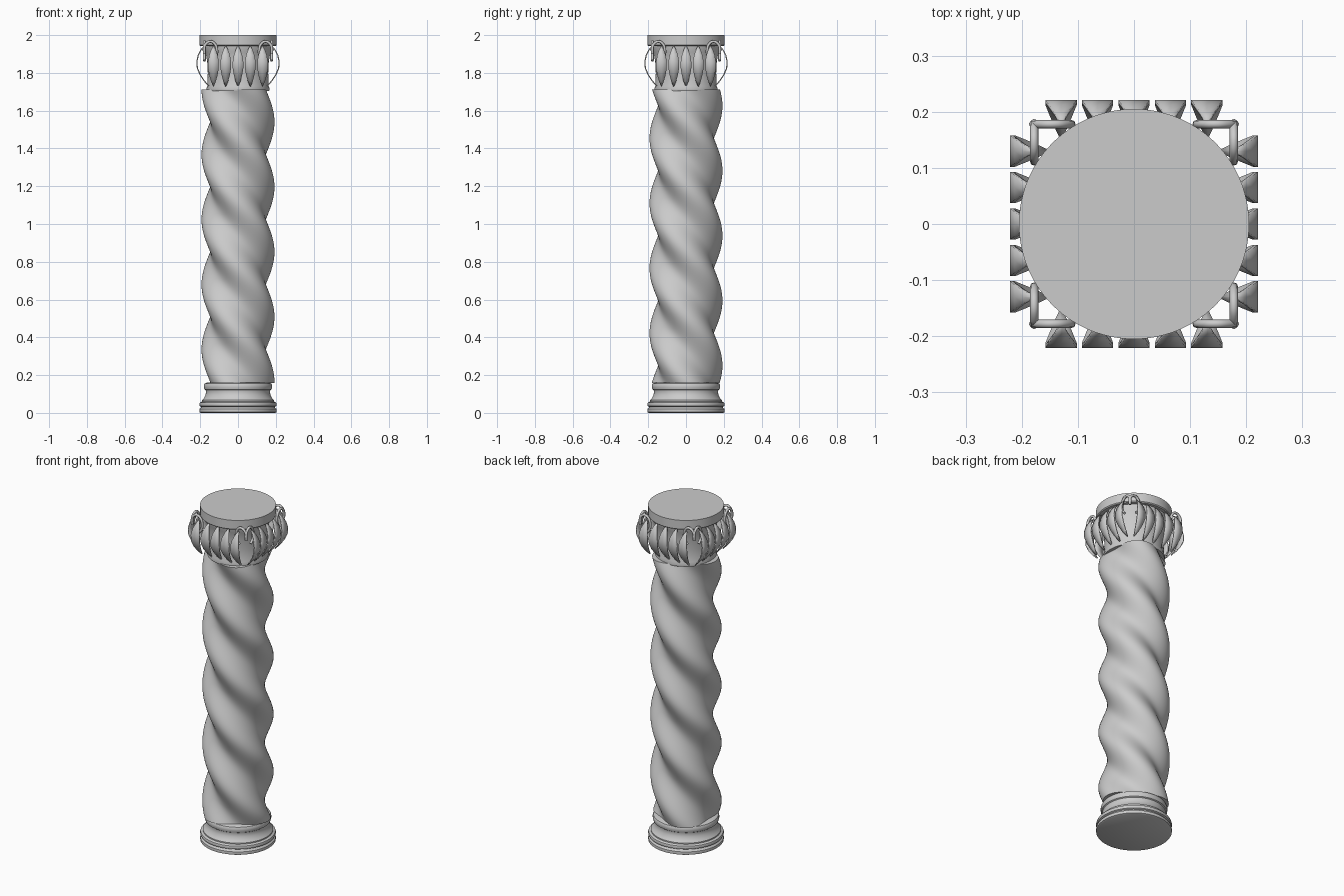
import bpy, math
from mathutils import Matrix

if "Cube" in bpy.data.objects:
    bpy.data.objects.remove(bpy.data.objects["Cube"])

def make(name, verts, faces, angle=40):
    me = bpy.data.meshes.new(name)
    me.from_pydata(verts, [], faces)
    me.update()
    ob = bpy.data.objects.new(name, me)
    bpy.context.collection.objects.link(ob)
    bpy.ops.object.select_all(action='DESELECT')
    ob.select_set(True)
    bpy.context.view_layer.objects.active = ob
    bpy.ops.object.shade_smooth_by_angle(angle=math.radians(angle))
    return ob

def rings(name, zs, radius, n=96):
    """Closed stack of rings; radius(i, angle) gives the outline."""
    verts, faces = [], []
    for i, z in enumerate(zs):
        for j in range(n):
            a = 2 * math.pi * j / n
            r = radius(i, a)
            verts.append((r * math.cos(a), r * math.sin(a), z))
    for i in range(len(zs) - 1):
        for j in range(n):
            k = (j + 1) % n
            faces.append((i*n + j, i*n + k, (i+1)*n + k, (i+1)*n + j))
    faces.append(tuple(reversed(range(n))))
    faces.append(tuple((len(zs) - 1) * n + j for j in range(n)))
    return make(name, verts, faces)

def lathe(name, prof):
    return rings(name, [p[1] for p in prof], lambda i, a: prof[i][0])

# moulded base
lathe("base", [(.196, 0), (.204, .004), (.205, .012), (.204, .021), (.196, .026),
               (.194, .032), (.202, .036), (.205, .045), (.202, .054), (.190, .060),
               (.190, .067), (.180, .078), (.172, .095), (.169, .11), (.171, .12),
               (.177, .124), (.180, .135), (.180, .146), (.176, .155), (.165, .160)])

# twisted three-lobed shaft, one and a half turns
Z0, Z1, N = .158, 1.712, 150
zs = [Z0 + (Z1 - Z0) * i / N for i in range(N + 1)]
rings("twisted_shaft", zs, lambda i, a: .169 + .024 * math.cos(
    3 * (a - math.pi) + 2 * math.pi * (zs[i] - 1.024) / .344))

# capital bell and round top slab
lathe("capital_bell", [(.165, 1.705), (.168, 1.715), (.162, 1.73), (.160, 1.80),
                       (.163, 1.86), (.172, 1.91), (.182, 1.935), (.182, 1.95)])
lathe("top_slab", [(.200, 1.943), (.205, 1.948), (.205, 2.0)])

# bowed pointed leaves, five on each of the four sides
def leaf(name, x, rot):
    path = [(.154, 1.73, .002), (.178, 1.757, .013), (.200, 1.79, .022), (.215, 1.825, .028),
            (.218, 1.86, .028), (.210, 1.895, .022), (.196, 1.922, .012), (.178, 1.942, .002)]
    verts, faces = [], []
    for d, z, w in path:
        verts += [(x - w, -d, z), (x, -d, z), (x + w, -d, z)]
    for i in range(len(path) - 1):
        for c in (0, 1):
            b = i * 3 + c
            faces.append((b, b + 1, b + 4, b + 3))
    ob = make(name, verts, faces, 30)
    ob.data.transform(Matrix.Rotation(rot, 4, 'Z'))
    m = ob.modifiers.new("thickness", 'SOLIDIFY')
    m.thickness, m.offset = .006, 0

# curled tendrils, a mirrored pair on each corner
def tendril(name, sx, rot):
    pts = [(.178, 1.90), (.178, 1.935), (.165, 1.958), (.143, 1.966), (.122, 1.952),
           (.112, 1.92), (.118, 1.885), (.135, 1.865)]
    cu = bpy.data.curves.new(name, 'CURVE')
    cu.dimensions = '3D'
    cu.bevel_depth, cu.bevel_resolution, cu.resolution_u = .0075, 2, 5
    cu.use_fill_caps = True
    sp = cu.splines.new('BEZIER')
    sp.bezier_points.add(len(pts) - 1)
    for bp, (x, z) in zip(sp.bezier_points, pts):
        bp.co = (sx * x, -.178, z)
        bp.handle_left_type = bp.handle_right_type = 'AUTO'
    ob = bpy.data.objects.new(name, cu)
    ob.rotation_euler.z = rot
    bpy.context.collection.objects.link(ob)

for s in range(4):
    rot = s * math.pi / 2
    for k in range(5):
        leaf(f"leaf_{s}_{k}", (k - 2) * .065, rot)
    for sx in (-1, 1):
        tendril(f"tendril_{s}_{sx}", sx, rot)
